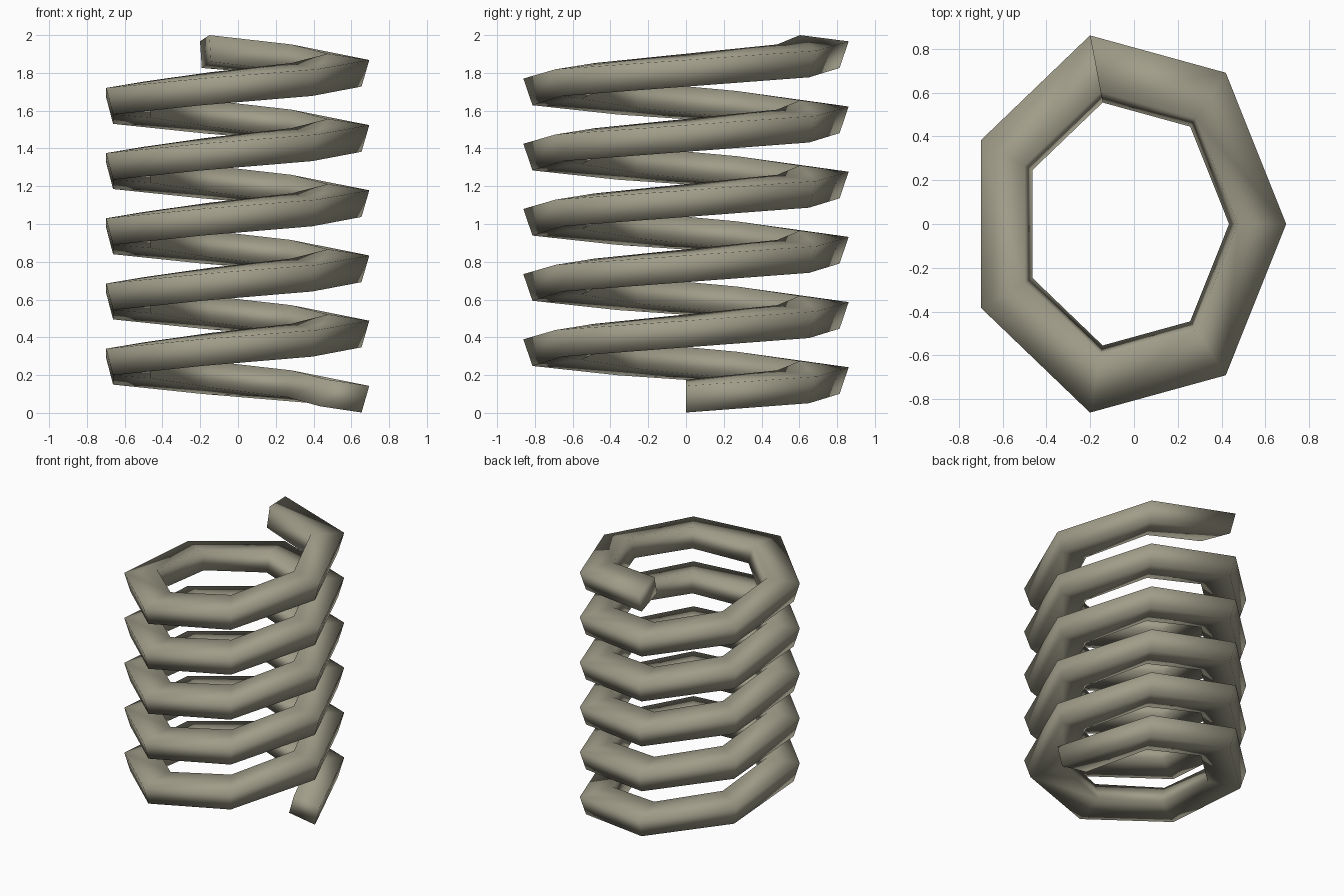
import bpy, bmesh
from math import cos, sin, pi

if "Cube" in bpy.data.objects:
    bpy.data.objects.remove(bpy.data.objects["Cube"])

SIDES, STEPS = 7, 37          # seven-sided coil, 5 2/7 turns
RISE = 1.824 / STEPS
ASPECT = 1.205                # coil is wider in y than in x
# tilted four-sided wire section: (radius, height)
section = [(0.733, 0.143), (0.513, 0.176), (0.472, 0.035), (0.692, 0.002)]

bm = bmesh.new()
rings = []
for k in range(STEPS + 1):
    a = 2 * pi * k / SIDES
    rings.append([bm.verts.new((r * cos(a) - 0.038, r * ASPECT * sin(a), z + k * RISE))
                  for r, z in section])

# wire sides
for lo, hi in zip(rings, rings[1:]):
    for i in range(4):
        j = (i + 1) % 4
        bm.faces.new((lo[i], lo[j], hi[j], hi[i]))
# wire ends
bm.faces.new(rings[0])
bm.faces.new(rings[-1])
bmesh.ops.recalc_face_normals(bm, faces=bm.faces)
for f in bm.faces:
    f.smooth = True

mesh = bpy.data.meshes.new("coil_spring")
bm.to_mesh(mesh)
bm.free()
spring = bpy.data.objects.new("coil_spring", mesh)
bpy.context.collection.objects.link(spring)

# dull olive-grey metal
metal = bpy.data.materials.new("dull_metal")
metal.diffuse_color = (0.35, 0.335, 0.25, 1)
metal.use_nodes = True
metal.node_tree.nodes["Principled BSDF"].inputs["Base Color"].default_value = metal.diffuse_color
mesh.materials.append(metal)
